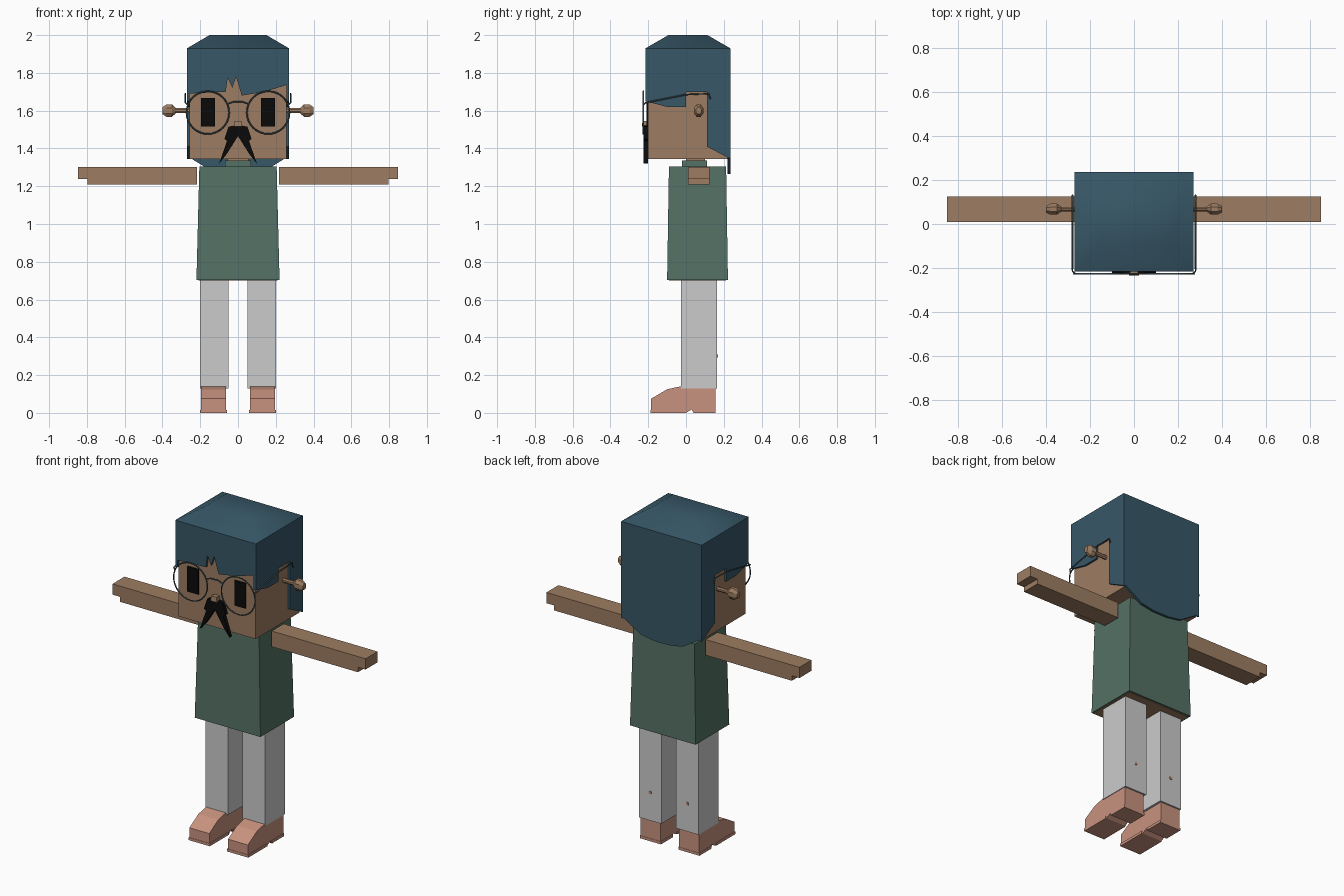
import bpy, bmesh, math
from mathutils import Vector, Matrix

if "Cube" in bpy.data.objects:
    bpy.data.objects.remove(bpy.data.objects["Cube"])


def material(name, rgb):
    m = bpy.data.materials.new(name)
    m.use_nodes = True
    m.diffuse_color = (*rgb, 1)
    m.node_tree.nodes["Principled BSDF"].inputs["Base Color"].default_value = (*rgb, 1)
    return m


SKIN = material("tan skin", (0.34, 0.205, 0.122))
HAIR = material("blue hair", (0.038, 0.095, 0.135))
SHIRT = material("green shirt", (0.09, 0.165, 0.13))
PANTS = material("light grey trousers", (0.6, 0.6, 0.6))
SHOE = material("salmon shoe", (0.58, 0.29, 0.21))
BLACK = material("black", (0.003, 0.003, 0.003))
FRAME = material("slate frame", (0.06, 0.1, 0.115))
SIDES = (("left", 1), ("right", -1))


def finish(name, bm, mat):
    bmesh.ops.recalc_face_normals(bm, faces=bm.faces)
    me = bpy.data.meshes.new(name)
    bm.to_mesh(me)
    bm.free()
    me.materials.append(mat)
    ob = bpy.data.objects.new(name, me)
    bpy.context.collection.objects.link(ob)
    return ob


def smooth(ob, degrees):
    bpy.ops.object.select_all(action='DESELECT')
    ob.select_set(True)
    bpy.context.view_layer.objects.active = ob
    bpy.ops.object.shade_smooth_by_angle(angle=math.radians(degrees))


def box(name, lo, hi, mat, top=(1, 1)):
    """Box between two corners; top scales the upper face about its centre."""
    lo, hi = Vector(lo), Vector(hi)
    bm = bmesh.new()
    bmesh.ops.create_cube(bm, size=1)
    for v in bm.verts:
        if v.co.z > 0:
            v.co.x *= top[0]
            v.co.y *= top[1]
        v.co = (lo + hi) / 2 + v.co * (hi - lo)
    return finish(name, bm, mat)


def prism(name, outline, axis, lo, hi, mat):
    """Outline in (y, z) pushed along x for axis 0, or in (x, z) along y for axis 1."""
    bm = bmesh.new()
    place = (lambda a, b: (lo, a, b)) if axis == 0 else (lambda a, b: (a, lo, b))
    face = bm.faces.new([bm.verts.new(place(a, b)) for a, b in outline])
    new = bmesh.ops.extrude_face_region(bm, geom=[face])["geom"]
    shift = Vector((0, 0, 0))
    shift[axis] = hi - lo
    bmesh.ops.translate(bm, vec=shift, verts=[v for v in new if isinstance(v, bmesh.types.BMVert)])
    return finish(name, bm, mat)


def mirrored(name, s, lo, hi, mat):
    """Box given for the left side, flipped for the right."""
    xs = sorted((s * lo[0], s * hi[0]))
    return box(name, (xs[0], *lo[1:]), (xs[1], *hi[1:]), mat)


def wire(name, points, mat, radius=0.004):
    cu = bpy.data.curves.new(name, 'CURVE')
    cu.dimensions = '3D'
    cu.bevel_depth = radius
    cu.bevel_resolution = 1
    sp = cu.splines.new('POLY')
    sp.points.add(len(points) - 1)
    for p, co in zip(sp.points, points):
        p.co = (*co, 1)
    cu.materials.append(mat)
    ob = bpy.data.objects.new(name, cu)
    bpy.context.collection.objects.link(ob)


# Head, neck and torso
box("head", (-0.258, -0.2, 1.345), (0.258, 0.22, 1.92), SKIN)
box("neck", (-0.055, 0, 1.28), (0.055, 0.1, 1.35), SKIN)
box("collar", (-0.07, -0.02, 1.29), (0.07, 0.11, 1.335), SHIRT)
box("shirt", (-0.22, -0.1, 0.703), (0.22, 0.222, 1.305), SHIRT, (0.93, 0.94))
box("hips", (-0.21, -0.09, 0.7), (0.21, 0.212, 0.72), SKIN)

# Hair: bevelled cap over cut panels
cap = box("hair_cap", (-0.27, -0.215, 1.93), (0.27, 0.235, 2.0), HAIR, (0.56, 0.46))
smooth(cap, 50)
prism("hair_fringe", [(-0.27, 1.93), (0.27, 1.93), (0.27, 1.74), (0.14, 1.7), (0.02, 1.68),
                      (-0.01, 1.78), (-0.03, 1.72), (-0.055, 1.775), (-0.065, 1.7), (-0.27, 1.69)],
      1, -0.215, -0.2, HAIR)
prism("hair_back", [(-0.27, 1.93), (0.27, 1.93), (0.27, 1.36), (0.14, 1.28), (0.05, 1.265),
                    (-0.05, 1.265), (-0.14, 1.28), (-0.27, 1.36)], 1, 0.22, 0.235, HAIR)
for side, s in SIDES:
    prism(side + "_hair_side", [(-0.215, 1.93), (-0.215, 1.65), (-0.1, 1.62), (0, 1.62), (0, 1.7),
                                (0.11, 1.7), (0.11, 1.41), (0.235, 1.345), (0.235, 1.93)],
          0, s * 0.256, s * 0.27, HAIR)

# Face
box("nose", (-0.022, -0.234, 1.515), (0.022, -0.2, 1.545), SKIN, (0.8, 0.8))
for side, s in SIDES:
    mirrored(side + "_eye", s, (0.122, -0.208, 1.515), (0.195, -0.2, 1.667), BLACK)
    prism(side + "_moustache", [(s * x, z) for x, z in (
        (0, 1.525), (0.05, 1.515), (0.072, 1.45), (0.058, 1.44), (0.1, 1.32), (0.06, 1.37), (0, 1.465))],
        1, -0.224, -0.2, BLACK)

# Ears: thin stalk with a faceted, flattened bulb
for side, s in SIDES:
    for part, x, length, radii in (("stalk", 0.295, 0.1, (0.014, 0.014)),
                                   ("bulb_inner", 0.34, 0.02, (0.016, 0.036)),
                                   ("bulb", 0.364, 0.028, (0.036, 0.036)),
                                   ("bulb_tip", 0.389, 0.022, (0.036, 0.02))):
        bm = bmesh.new()
        turn = Matrix.Rotation(s * math.pi / 2, 4, 'Y') @ Matrix.Rotation(math.pi / 8, 4, 'Z')
        flat = Matrix.Diagonal((1, 0.75, 1, 1))
        bmesh.ops.create_cone(bm, cap_ends=True, segments=8, radius1=radii[0], radius2=radii[1],
                              depth=length,
                              matrix=Matrix.Translation((s * x, 0.067, 1.6)) @ flat @ turn)
        finish(side + "_ear_" + part, bm, SKIN)

# Glasses
for side, s in SIDES:
    bpy.ops.mesh.primitive_torus_add(major_segments=32, minor_segments=6, major_radius=0.113,
                                     minor_radius=0.004, location=(s * 0.16, -0.226, 1.59),
                                     rotation=(math.pi / 2, 0, 0))
    ring = bpy.context.object
    ring.name = side + "_lens_rim"
    ring.data.materials.append(FRAME)
    smooth(ring, 60)
    wire(side + "_temple", [(s * 0.265, -0.226, 1.63), (s * 0.279, -0.215, 1.642), (s * 0.279, 0, 1.685),
                            (s * 0.279, 0.12, 1.69), (s * 0.279, 0.13, 1.66)], FRAME)
wire("glasses_bridge", [(-0.056, -0.226, 1.635), (-0.025, -0.226, 1.647),
                        (0.025, -0.226, 1.647), (0.056, -0.226, 1.635)], FRAME)

# Arms, legs and shoes
for side, s in SIDES:
    mirrored(side + "_arm", s, (0.218, 0.01, 1.238), (0.848, 0.125, 1.303), SKIN)
    mirrored(side + "_lower_arm", s, (0.218, 0.01, 1.208), (0.797, 0.125, 1.238), SKIN)
    mirrored(side + "_leg", s, (0.05, -0.026, 0.13), (0.2, 0.165, 0.705), PANTS)
    mirrored(side + "_leg_patch", s, (0.117, 0.16, 0.292), (0.133, 0.169, 0.308), SHOE)
    prism(side + "_shoe", [(-0.185, 0), (-0.185, 0.075), (-0.1, 0.125), (-0.03, 0.14), (0.155, 0.14),
                           (0.155, 0), (0.04, 0), (0.03, 0.018), (0, 0)],
          0, s * 0.063, s * 0.196, SHOE)
    mirrored(side + "_shoe_sole", s, (0.058, -0.187, 0), (0.2, -0.005, 0.016), SHOE)
    mirrored(side + "_shoe_heel", s, (0.058, 0.04, 0), (0.2, 0.157, 0.016), SHOE)
